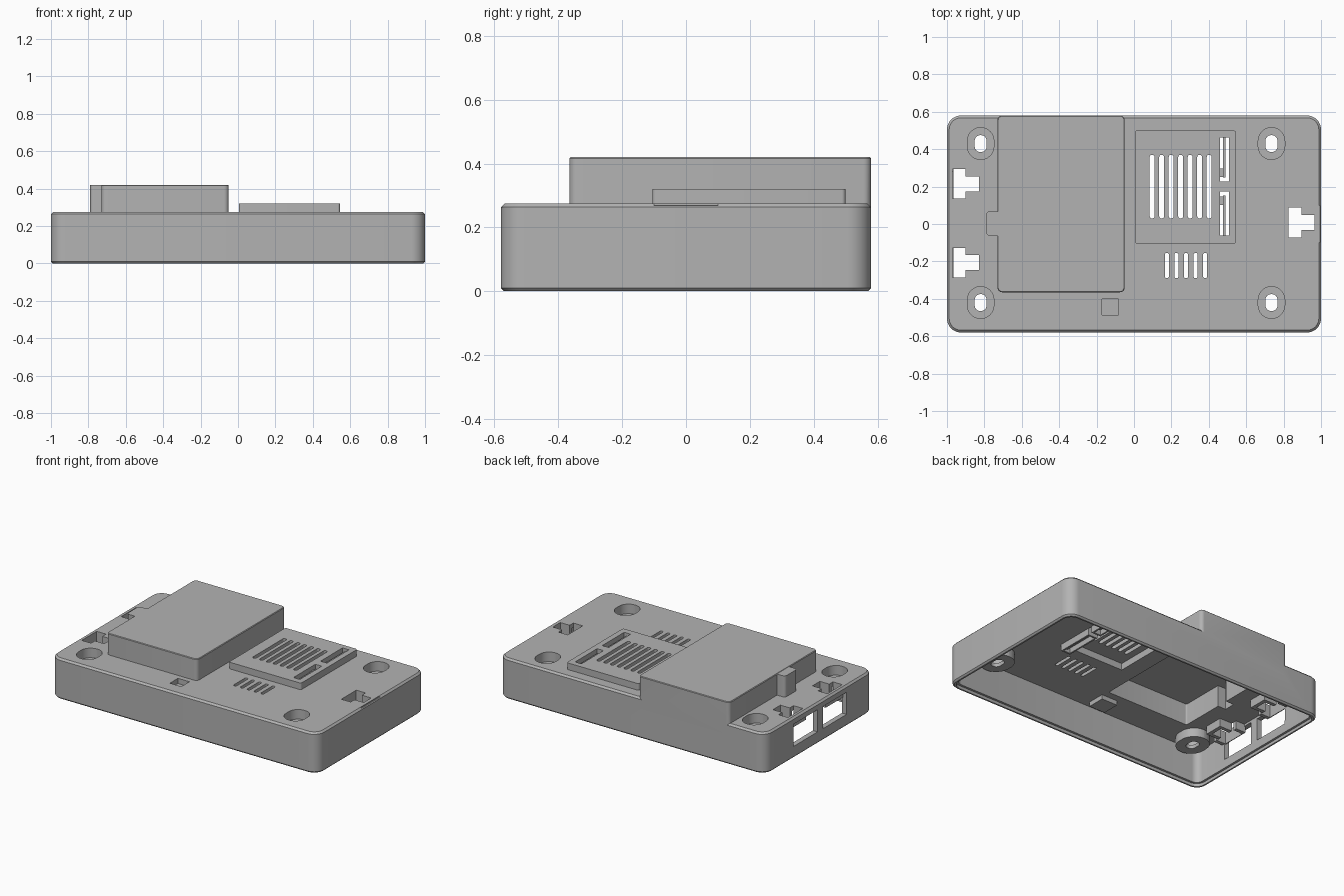
import bpy, bmesh, math

scene = bpy.context.scene
if "Cube" in bpy.data.objects:
    bpy.data.objects.remove(bpy.data.objects["Cube"], do_unlink=True)

grey = bpy.data.materials.new("case grey")
grey.use_nodes = True
COLOR = (0.45, 0.45, 0.45, 1)
grey.diffuse_color = COLOR
grey.node_tree.nodes["Principled BSDF"].inputs["Base Color"].default_value = COLOR


def prism(name, x, y, levels, r=0.0, seg=6):
    """Rounded rectangle lofted through (z, inset) levels."""
    bm = bmesh.new()
    rings = []
    for z, inset in levels:
        rad = max(r - inset, 0.002) if r else 0
        ring = []
        corners = [(x[1], y[1], 1, 1), (x[0], y[1], -1, 1),
                   (x[0], y[0], -1, -1), (x[1], y[0], 1, -1)]
        for q, (cx, cy, sx, sy) in enumerate(corners):
            px, py = cx - sx * (inset + rad), cy - sy * (inset + rad)
            steps = seg + 1 if r else 1
            for i in range(steps):
                a = math.pi / 2 * (q + i / seg)
                ring.append(bm.verts.new((px + rad * math.cos(a), py + rad * math.sin(a), z)))
        rings.append(ring)
    for low, high in zip(rings, rings[1:]):
        for i in range(len(low)):
            j = (i + 1) % len(low)
            bm.faces.new((low[i], low[j], high[j], high[i]))
    bm.faces.new(rings[0][::-1])
    bm.faces.new(rings[-1])
    bmesh.ops.remove_doubles(bm, verts=bm.verts, dist=0.00001)
    mesh = bpy.data.meshes.new(name)
    bm.to_mesh(mesh)
    bm.free()
    mesh.materials.append(grey)
    ob = bpy.data.objects.new(name, mesh)
    scene.collection.objects.link(ob)
    return ob


def block(x, y, z, r=0.0, name="cutter"):
    return prism(name, x, y, [(z[0], 0), (z[1], 0)], r)


def centred(cx, cy, w, h, z, r=0.0, name="cutter"):
    return block((cx - w / 2, cx + w / 2), (cy - h / 2, cy + h / 2), z, r, name)


def combine(ob, others, operation):
    """Apply booleans in turn and drop the helper objects."""
    for other in others:
        other.hide_render = True
        mod = ob.modifiers.new("bool", 'BOOLEAN')
        mod.operation, mod.object, mod.solver = operation, other, 'EXACT'
    bpy.context.view_layer.update()
    graph = bpy.context.evaluated_depsgraph_get()
    mesh = bpy.data.meshes.new_from_object(ob.evaluated_get(graph))
    ob.modifiers.clear()
    ob.data = mesh
    for other in others:
        bpy.data.objects.remove(other, do_unlink=True)


TOP, CEIL = 0.275, 0.245
BOX, PLATE = 0.42, 0.32

# Main case with the tall compartment, its side tab and the raised vent plate
case = prism("case", (-1, 1), (-0.58, 0.58),
             [(0, 0.01), (0.01, 0), (TOP - 0.012, 0), (TOP, 0.012)], 0.075, 8)
combine(case, [
    prism("tall_box", (-0.73, -0.05), (-0.365, 0.58),
          [(0.2, 0), (BOX - 0.004, 0), (BOX, 0.004)], 0.025),
    block((-0.79, -0.7), (-0.063, 0.068), (0.2, BOX - 0.002), 0.02),
    block((0.005, 0.545), (-0.105, 0.5), (0.2, PLATE), 0.012),
], 'UNION')

# Hollow interior, with a stepped lip around the open bottom
combine(case, [
    block((-0.965, 0.965), (-0.545, 0.545), (-0.05, CEIL), 0.045),
    block((-0.98, 0.98), (-0.56, 0.56), (-0.05, 0.02), 0.06),
    block((-0.7, -0.08), (-0.335, 0.545), (0.1, BOX - 0.03), 0.01),
    block((-0.76, -0.65), (-0.035, 0.04), (0.1, BOX - 0.03)),
    block((0.035, 0.515), (-0.075, 0.47), (0.1, PLATE - 0.03)),
], 'DIFFERENCE')


def latch_cut(edge, cy, z):
    """T-shaped latch opening: wide bar and narrow stem pointing to +x."""
    return [block((edge, edge + 0.07), (cy - 0.08, cy + 0.08), z),
            block((edge + 0.06, edge + 0.14), (cy - 0.04, cy + 0.04), z)]


LATCHES = [("back_left_latch", -0.97, 0.215), ("front_left_latch", -0.97, -0.207),
           ("right_latch", 0.825, 0.007)]
SCREWS = [(x, y) for x in (-0.82, 0.735) for y in (-0.42, 0.43)]
SIDE_SLOTS = [(0.483, 0.345, 1), (0.483, 0.055, -1)]
ALL = (0.1, 0.5)

cuts = []
# Vent slots in the plate and in front of it
cuts += [centred(0.097 + 0.0508 * i, 0.2, 0.026, 0.34, ALL, 0.012) for i in range(7)]
cuts += [centred(0.176 + 0.051 * i, -0.222, 0.022, 0.135, ALL, 0.01) for i in range(5)]
cuts += [centred(x, y, 0.048, 0.235, ALL) for x, y, s in SIDE_SLOTS]
# Screw recesses, latch openings, button recess and grip notch
cuts += [centred(x, y, 0.142, 0.17, ALL, 0.07) for x, y in SCREWS]
for name, edge, cy in LATCHES:
    cuts += latch_cut(edge, cy, ALL)
cuts.append(centred(-0.127, -0.443, 0.086, 0.086, ALL))
cuts.append(block((0.988, 1.1), (-0.1, 0.1), (0.268, 0.5)))
# Two port windows in the short wall
for y in ((0.02, 0.28), (-0.29, -0.04)):
    cuts.append(block((-1.1, -0.93), y, (0.08, 0.23)))
combine(case, cuts, 'DIFFERENCE')

# Screw bosses: cups with an oval hole
for i, (x, y) in enumerate(SCREWS):
    boss = centred(x, y, 0.19, 0.218, (0.185, 0.26), 0.094, f"screw_boss_{i + 1}")
    combine(boss, [centred(x, y, 0.142, 0.17, (0.21, 0.4), 0.07),
                   centred(x, y, 0.064, 0.09, (0.1, 0.4), 0.03)], 'DIFFERENCE')

# Collars under the latch openings
for name, edge, cy in LATCHES:
    collar = block((edge - 0.005, edge + 0.07), (cy - 0.105, cy + 0.105), (0.19, 0.255), 0, name)
    combine(collar, [block((edge + 0.05, edge + 0.165), (cy - 0.065, cy + 0.065), (0.19, 0.255))],
            'UNION')
    combine(collar, latch_cut(edge, cy, ALL), 'DIFFERENCE')

# Collars, thin centre blades and clips in the plate's side slots
for i, (x, y, s) in enumerate(SIDE_SLOTS):
    pocket = centred(x, y, 0.07, 0.26, (0.2, 0.3), 0, f"side_slot_collar_{i + 1}")
    combine(pocket, [centred(x, y, 0.048, 0.235, ALL)], 'DIFFERENCE')
    centred(x, y + s * 0.01, 0.014, 0.215, (0.22, 0.3), 0, f"side_slot_blade_{i + 1}")
    centred(x - 0.015, y - s * 0.07, 0.018, 0.045, (0.24, 0.29), 0, f"side_slot_clip_{i + 1}")

# Button recess cup
cup = centred(-0.127, -0.443, 0.12, 0.12, (0.215, 0.255), 0, "button_recess")
combine(cup, [centred(-0.127, -0.443, 0.086, 0.086, (0.24, 0.4))], 'DIFFERENCE')

# Smooth the rounded corners, keep the edges crisp
bpy.ops.object.select_all(action='DESELECT')
for ob in scene.objects:
    if ob.type == 'MESH':
        ob.select_set(True)
bpy.context.view_layer.objects.active = case
bpy.ops.object.shade_smooth_by_angle(angle=math.radians(30))
